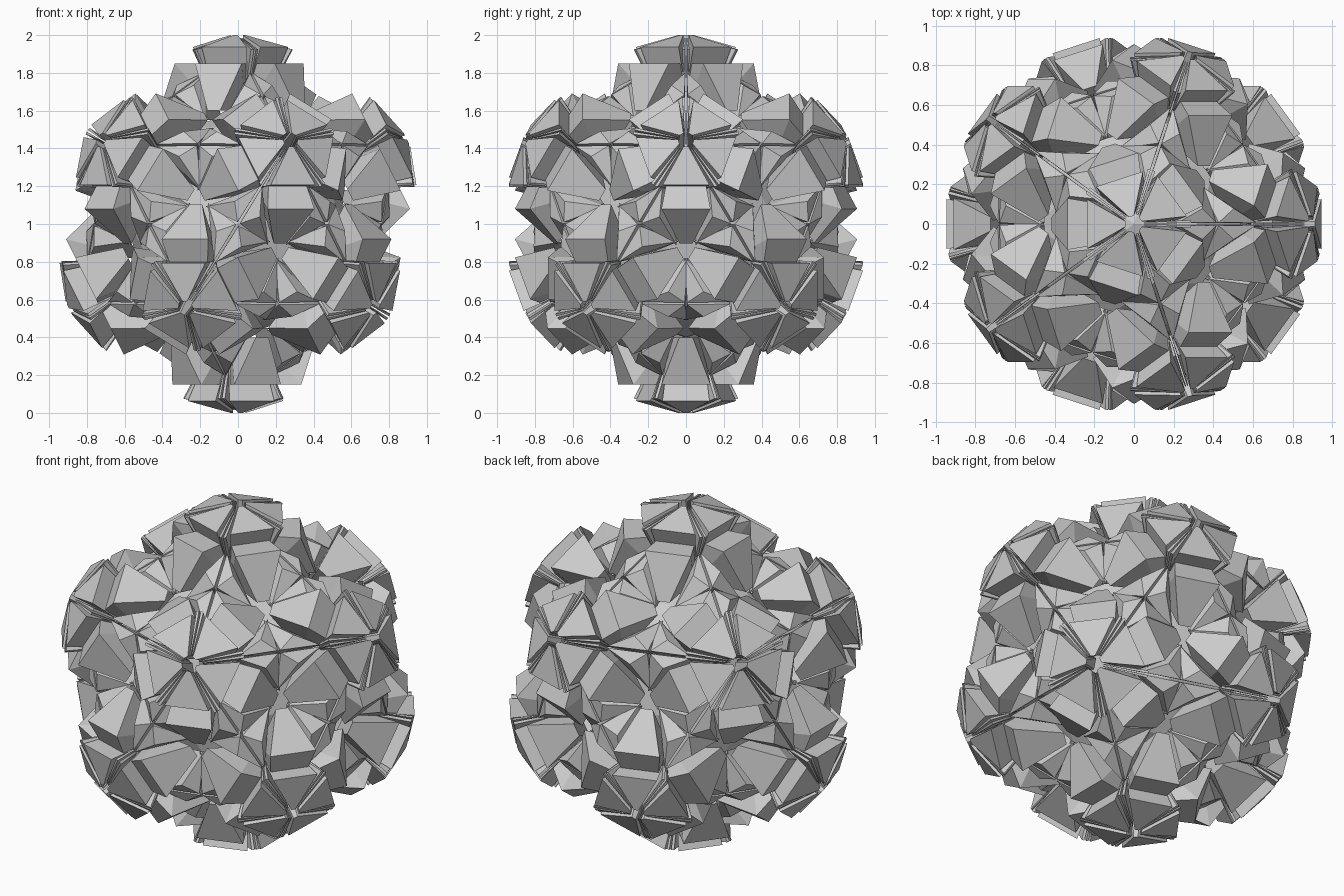
import bpy, bmesh, math
from mathutils import Vector, Matrix

if "Cube" in bpy.data.objects:
    bpy.data.objects.remove(bpy.data.objects["Cube"])

# twelve five-fold axes of the ball
axes = [Vector((0, 0, 1)), Vector((0, 0, -1))]
lat = math.atan(0.5)
for k in range(5):
    a = math.radians(72 * k)
    v = Vector((math.cos(lat) * math.cos(a), math.cos(lat) * math.sin(a), math.sin(lat)))
    axes += [v, -v]


def frames():
    """One frame per sector: z along the axis, x pointing to a face centre."""
    out = []
    for v in axes:
        n = next(w for w in axes if 0.3 < w.dot(v) < 0.6)
        x = (n - v * n.dot(v)).normalized()
        base = Matrix((x, v.cross(x), v)).transposed()
        for k in range(5):
            out.append(base @ Matrix.Rotation(math.radians(36 + 72 * k), 3, 'Z'))
    return out


FR = frames()


def pair(x, y, z):
    return [(x, y, z), (x, -y, z)]


def polar(r, deg, h):
    a = math.radians(deg)
    return (r * math.cos(a), r * math.sin(a), h)


def flip(pts):
    return [(x, -y, z) for x, y, z in pts]


def build(name, hulls):
    """Repeat convex solids in all sixty sectors."""
    bm = bmesh.new()
    for m in FR:
        for pts in hulls:
            vs = [bm.verts.new(m @ Vector(p) + Vector((0, 0, 1))) for p in pts]
            r = bmesh.ops.convex_hull(bm, input=vs)
            junk = {g for g in r['geom_interior'] + r['geom_unused']
                    if isinstance(g, bmesh.types.BMVert)}
            bmesh.ops.delete(bm, geom=list(junk), context='VERTS')
    me = bpy.data.meshes.new(name)
    bm.to_mesh(me)
    bm.free()
    ob = bpy.data.objects.new(name, me)
    bpy.context.collection.objects.link(ob)
    return ob


# wedge caps forming the twelve five-part rosettes, with bevelled flanks
cap = (pair(.04, .012, 1.0) + pair(.238, .125, .937)
       + pair(.165, .105, .772) + pair(.06, .03, .7))
build("rosette_caps", [cap])

# thin flank plates lining the slits between the caps
plate = [polar(.05, 33, .985), polar(.05, 27, .985), polar(.29, 35, .924),
         polar(.285, 32, .924), polar(.21, 35, .772), polar(.20, 32, .772),
         polar(.06, 33, .80)]
build("slit_plates", [plate, flip(plate)])

# flat-topped blocks stepping down under each cap
block = (pair(.16, .10, .85) + pair(.335, .13, .85)
         + pair(.415, .035, .60) + pair(.12, .08, .6))
build("step_blocks", [block])

# paired ridge wedges along the slits between rosettes
ridge = [polar(.22, 34.5, .80), polar(.415, 35, .685), (.325, .14, .735),
         (.40, .05, .55), (.10, .05, .55), polar(.33, 35, .55)]
build("slit_ridges", [ridge, flip(ridge)])

# inner core closing the gaps
bpy.ops.mesh.primitive_ico_sphere_add(subdivisions=2, radius=.6, location=(0, 0, 1))
bpy.context.object.name = "inner_core"
